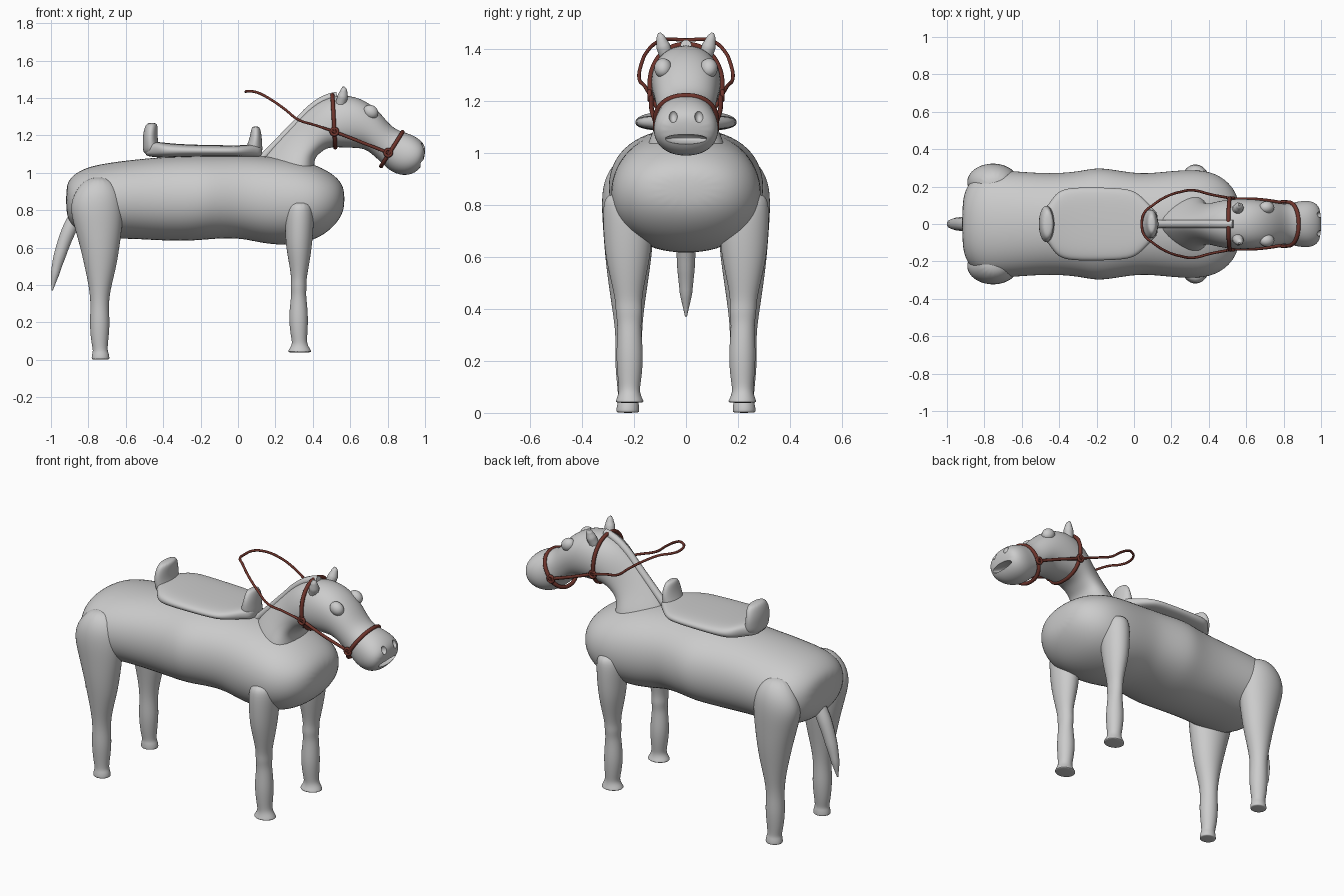
import bpy, math
from mathutils import Vector

old = bpy.data.objects.get("Cube")
if old:
    bpy.data.objects.remove(old, do_unlink=True)


def material(name, rgb):
    mat = bpy.data.materials.new(name)
    mat.use_nodes = True
    mat.diffuse_color = (*rgb, 1)
    mat.node_tree.nodes["Principled BSDF"].inputs["Base Color"].default_value = (*rgb, 1)
    return mat


GREY = material("clay grey", (0.6, 0.6, 0.6))
BROWN = material("strap brown", (0.16, 0.035, 0.025))


def section(top, bottom, half_width, power=2.0, taper=0.0, sides=16):
    """Cross-section between two (x, z) points, as wide as half_width on each side."""
    top, bottom = Vector((top[0], 0, top[1])), Vector((bottom[0], 0, bottom[1]))
    centre, up = (top + bottom) / 2, (top - bottom) / 2
    points = []
    for i in range(sides):
        a = math.tau * i / sides
        c, s = math.cos(a), math.sin(a)
        c = math.copysign(abs(c) ** (2 / power), c)
        s = math.copysign(abs(s) ** (2 / power), s)
        points.append(centre + up * s + Vector((0, half_width * c * (1 - taper * s), 0)))
    return points


def oval(x0, x1, y0, y1, z, sides=16):
    """Level oval ring filling a rectangle."""
    return [Vector(((x0 + x1) / 2 + (x1 - x0) / 2 * math.cos(math.tau * i / sides),
                    (y0 + y1) / 2 + (y1 - y0) / 2 * math.sin(math.tau * i / sides), z))
            for i in range(sides)]


def finish(obj, mat):
    bpy.ops.object.select_all(action="DESELECT")
    obj.select_set(True)
    bpy.context.view_layer.objects.active = obj
    bpy.ops.object.convert(target="MESH")
    obj = bpy.context.object
    obj.data.materials.clear()
    obj.data.materials.append(mat)
    bpy.ops.object.shade_smooth_by_angle(angle=math.radians(50))
    return obj


def loft(name, rings, mat=GREY, levels=2, cutters=()):
    """Skin a row of rings, smooth it and carve any cutters out of it."""
    n = len(rings[0])
    verts = [p for ring in rings for p in ring]
    faces = [(r * n + i, r * n + (i + 1) % n, (r + 1) * n + (i + 1) % n, (r + 1) * n + i)
             for r in range(len(rings) - 1) for i in range(n)]
    faces += [tuple(reversed(range(n))), tuple(range(len(verts) - n, len(verts)))]
    mesh = bpy.data.meshes.new(name)
    mesh.from_pydata(verts, [], faces)
    obj = bpy.data.objects.new(name, mesh)
    bpy.context.collection.objects.link(obj)
    bpy.context.view_layer.objects.active = obj
    bpy.ops.object.select_all(action="DESELECT")
    obj.select_set(True)
    bpy.ops.object.mode_set(mode="EDIT")
    bpy.ops.mesh.select_all(action="SELECT")
    bpy.ops.mesh.normals_make_consistent(inside=False)
    bpy.ops.object.mode_set(mode="OBJECT")
    sub = obj.modifiers.new("smooth", "SUBSURF")
    sub.levels = sub.render_levels = levels
    for cutter in cutters:
        cut = obj.modifiers.new("carve", "BOOLEAN")
        cut.operation, cut.object = "DIFFERENCE", cutter
    return finish(obj, mat)


def ball(name, centre, radii, tilt=0.0, mat=GREY):
    bpy.ops.mesh.primitive_uv_sphere_add(segments=24, ring_count=12, location=centre,
                                         rotation=(0, tilt, 0))
    obj = bpy.context.object
    obj.name, obj.scale = name, radii
    return finish(obj, mat)


def tube(name, points, radius, closed=False, mat=BROWN, radii=None):
    """Round cord through points, with optional radius factors."""
    curve = bpy.data.curves.new(name, "CURVE")
    curve.dimensions, curve.bevel_depth, curve.bevel_resolution = "3D", radius, 3
    curve.use_fill_caps, curve.resolution_u = True, 6
    spline = curve.splines.new("BEZIER")
    spline.bezier_points.add(len(points) - 1)
    spline.use_cyclic_u = closed
    for i, (bp, p) in enumerate(zip(spline.bezier_points, points)):
        bp.co = p
        bp.handle_left_type = bp.handle_right_type = "AUTO"
        bp.radius = radii[i] if radii else 1
    obj = bpy.data.objects.new(name, curve)
    bpy.context.collection.objects.link(obj)
    return finish(obj, mat)


# Barrel of the body: x, top, bottom, half width
barrel = [(-.92, .93, .78, .12), (-.895, .98, .72, .21), (-.83, 1.025, .67, .275),
          (-.74, 1.05, .64, .295), (-.6, 1.07, .645, .285), (-.45, 1.085, .635, .275),
          (-.3, 1.095, .63, .285), (-.2, 1.1, .635, .31), (-.1, 1.1, .645, .295),
          (.02, 1.1, .645, .275), (.12, 1.095, .62, .28), (.25, 1.085, .605, .295),
          (.38, 1.06, .625, .295), (.47, 1.02, .67, .26), (.54, .97, .74, .19),
          (.57, .91, .81, .09)]
loft("body", [section((x, t), (x, b), w, 2.2) for x, t, b, w in barrel])

# Legs: height, back and front x, inner and outer y
hind = [(0, -.78, -.69, .18, .265), (.006, -.785, -.685, .178, .27), (.035, -.78, -.69, .18, .265),
        (.05, -.775, -.698, .185, .26), (.1, -.787, -.693, .175, .265), (.2, -.795, -.683, .165, .275),
        (.3, -.787, -.693, .17, .27), (.4, -.8, -.675, .16, .285), (.5, -.822, -.648, .145, .3),
        (.6, -.845, -.632, .13, .313), (.72, -.88, -.615, .12, .322), (.82, -.905, -.61, .12, .328),
        (.91, -.87, -.63, .14, .315), (.98, -.8, -.69, .16, .26)]
fore = [(.038, .27, .39, .165, .27), (.045, .265, .393, .16, .272), (.06, .275, .385, .17, .265),
        (.085, .29, .37, .178, .258), (.12, .283, .37, .172, .262), (.21, .27, .377, .162, .27),
        (.3, .278, .37, .17, .265), (.35, .285, .364, .172, .265), (.39, .28, .368, .165, .272),
        (.43, .285, .366, .17, .272), (.5, .275, .38, .158, .288), (.6, .255, .396, .135, .312),
        (.7, .25, .405, .125, .32), (.79, .25, .408, .13, .322), (.85, .275, .39, .16, .308)]
for side, s in (("left", 1), ("right", -1)):
    for name, rows in (("hind_leg", hind), ("fore_leg", fore)):
        loft(f"{name}_{side}", [oval(a, b, s * c, s * d, z) for z, a, b, c, d in rows])

# Tail
tube("tail", [(-.84, 0, .82), (-.905, 0, .69), (-.952, 0, .56), (-.978, 0, .46), (-.994, 0, .37)],
     .04, mat=GREY, radii=[.9, 1, .85, .6, .1])

# Neck and head: top x, z, bottom x, z, half width, upward narrowing
skull = [(.1, 1.02, .42, .94, .16, .4), (.15, 1.1, .41, 1.03, .13, .5), (.22, 1.18, .41, 1.075, .105, .5),
         (.31, 1.275, .44, 1.105, .1, .45), (.4, 1.365, .475, 1.13, .12, .25), (.5, 1.415, .525, 1.135, .135, .1),
         (.6, 1.418, .6, 1.13, .138, 0), (.69, 1.385, .675, 1.13, .13, 0), (.765, 1.32, .725, 1.09, .118, 0),
         (.82, 1.245, .775, 1.045, .108, 0), (.88, 1.22, .815, 1.005, .115, 0), (.935, 1.205, .88, .98, .13, 0),
         (.985, 1.17, .95, .995, .122, 0), (1.006, 1.13, .99, 1.045, .08, 0)]
cutters = [ball("mouth_cutter", (1.0, 0, 1.05), (.075, .085, .02), .1)]
cutters += [ball("nostril_cutter", (1.0, s * .05, 1.14), (.028, .017, .024), .6) for s in (1, -1)]
loft("neck_and_head", [section((a, b), (c, d), w, 2.2, t) for a, b, c, d, w, t in skull], cutters=cutters)
for cutter in cutters:
    bpy.data.objects.remove(cutter, do_unlink=True)

# Mane crest along the neck
tube("mane_crest", [(.13, 0, 1.08), (.22, 0, 1.17), (.31, 0, 1.262), (.4, 0, 1.352), (.48, 0, 1.4), (.53, 0, 1.413)],
     .022, mat=GREY)

# Ears and eyes
for side, s in (("left", 1), ("right", -1)):
    tube(f"ear_{side}", [(.55, s * .075, 1.37), (.56, s * .088, 1.41), (.565, s * .098, 1.445), (.563, s * .103, 1.46)],
         .028, mat=GREY, radii=[1, 1, .6, .2])
    ball(f"eye_{side}", (.71, s * .088, 1.325), (.042, .034, .036), .6)

# Saddle: x, half width, top, bottom
seat = [(-.5, .06, 1.15, 1.09), (-.46, .1, 1.165, 1.085), (-.42, .165, 1.165, 1.08), (-.37, .195, 1.158, 1.08),
        (-.25, .2, 1.15, 1.085), (-.05, .195, 1.147, 1.085), (.01, .175, 1.147, 1.085), (.06, .13, 1.15, 1.085),
        (.1, .085, 1.15, 1.085), (.13, .055, 1.14, 1.085)]
loft("saddle_seat", [section((x, t), (x, b), w, 3) for x, w, t, b in seat])
loft("saddle_cantle", [oval(a, b, -w, w, z) for z, a, b, w in
                       [(1.09, -.51, -.4, .09), (1.15, -.51, -.425, .1), (1.2, -.51, -.43, .1),
                        (1.245, -.5, -.428, .085), (1.268, -.485, -.435, .06)]])
loft("saddle_pommel", [oval(a, b, -w, w, z) for z, a, b, w in
                       [(1.09, .02, .135, .075), (1.15, .05, .13, .08), (1.2, .065, .127, .075),
                        (1.235, .07, .12, .055), (1.248, .08, .11, .035)]])

# Bridle: straps round the head and nose, cheek straps, rings
tube("head_strap", section((.505, 1.415), (.52, 1.135), .137, 2.2, .08), .011, True)
tube("nose_strap", section((.88, 1.218), (.765, 1.035), .116, 2.2), .011, True)
for side, s in (("left", 1), ("right", -1)):
    back, front = Vector((.515, s * .134, 1.22)), Vector((.803, s * .113, 1.107))
    middle = (back + front) / 2 + Vector((0, s * .008, 0))
    tube(f"cheek_strap_{side}", [back, middle, front], .009)
    for name, spot in (("back_ring", back), ("nose_ring", front)):
        bpy.ops.mesh.primitive_torus_add(location=spot + Vector((0, s * .006, 0)), rotation=(math.pi / 2, 0, 0),
                                         major_radius=.018, minor_radius=.008,
                                         major_segments=20, minor_segments=8)
        bpy.context.object.name = f"{name}_{side}"
        finish(bpy.context.object, BROWN)

# Reins: one loop mirrored about the middle
half = [(.515, .138, 1.22), (.41, .158, 1.255), (.32, .18, 1.285), (.25, .172, 1.34),
        (.17, .145, 1.395), (.1, .1, 1.43), (.055, .06, 1.436)]
tube("reins", half + [(.042, 0, 1.433)] + [(x, -y, z) for x, y, z in reversed(half)], .007)
